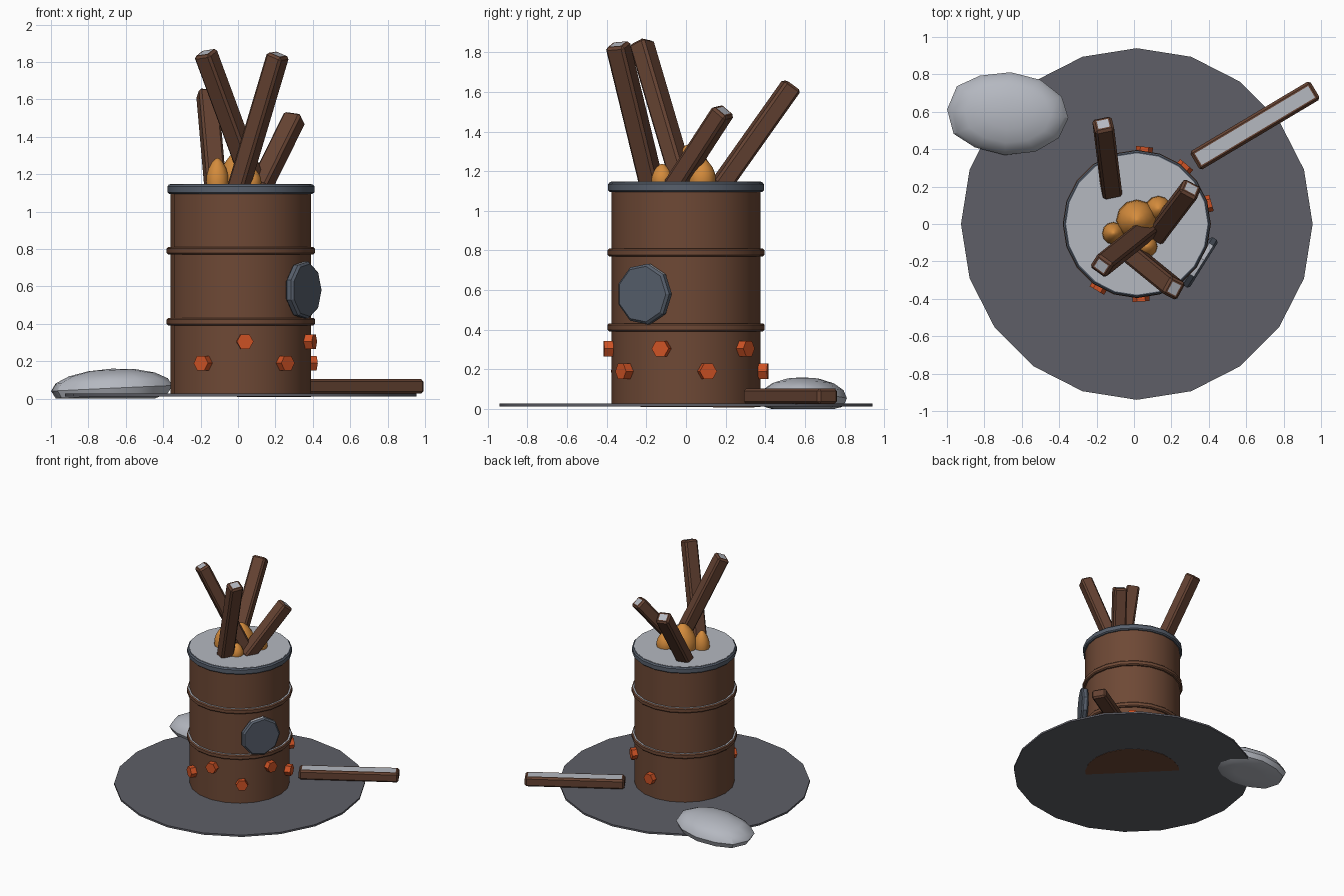
import bpy, bmesh, math
from mathutils import Vector, Matrix

if "Cube" in bpy.data.objects:
    bpy.data.objects.remove(bpy.data.objects["Cube"])


def mat(name, r, g, b):
    m = bpy.data.materials.new(name)
    m.diffuse_color = (r, g, b, 1)
    m.use_nodes = True
    m.node_tree.nodes["Principled BSDF"].inputs["Base Color"].default_value = m.diffuse_color
    return m


RUST = mat("rusty brown", 0.156, 0.066, 0.036)
WOOD = mat("dark wood", 0.13, 0.055, 0.032)
ASH = mat("pale ash", 0.46, 0.48, 0.53)
STEEL = mat("blue grey steel", 0.095, 0.115, 0.15)
SOOT = mat("soot grey", 0.112, 0.114, 0.135)
EMBER = mat("ember orange", 0.62, 0.085, 0.018)
FLAME = mat("flame amber", 0.66, 0.26, 0.045)
CX = 0.015  # barrel axis


def finish(bm, name, mats, matrix=Matrix(), dust=None, angle=35):
    """Place, recalc normals, smooth by angle; faces pointing up get slot 1."""
    bm.transform(matrix)
    bmesh.ops.recalc_face_normals(bm, faces=bm.faces)
    for f in bm.faces:
        f.smooth = True
        if dust is not None and f.normal.z > dust:
            f.material_index = 1
    for e in bm.edges:
        e.smooth = len(e.link_faces) == 2 and e.calc_face_angle(0) < math.radians(angle)
    me = bpy.data.meshes.new(name)
    bm.to_mesh(me)
    bm.free()
    for m in mats:
        me.materials.append(m)
    ob = bpy.data.objects.new(name, me)
    bpy.context.collection.objects.link(ob)
    return ob


def lathe(name, profile, mats, sides=20, at=(CX, 0, 0), closed=False, dust=None, tweak=None):
    bm = bmesh.new()
    rings = []
    for r, z in profile:
        rings.append([bm.verts.new((r * math.cos(2 * math.pi * i / sides),
                                    r * math.sin(2 * math.pi * i / sides), z)) for i in range(sides)])
    pairs = list(zip(rings, rings[1:]))
    if closed:
        pairs.append((rings[-1], rings[0]))
    for a, b in pairs:
        for i in range(sides):
            j = (i + 1) % sides
            bm.faces.new((a[i], a[j], b[j], b[i]))
    if not closed:
        bm.faces.new(rings[0][::-1])
        bm.faces.new(rings[-1])
    if tweak:
        for v in rings[0]:
            v.co.z += tweak(v.co)
    return finish(bm, name, mats, Matrix.Translation(at), dust)


# scorched ground disc
lathe("scorched_ground", [(0.94, 0.012), (0.94, 0.027)], [SOOT])

# barrel, its base dips slightly through the ground at the back right
lathe("barrel", [(0.375, 0.012), (0.375, 1.12)], [RUST], tweak=lambda c: -0.006 * (c.x + c.y))

# rolled ribs
for i, z in enumerate((0.412, 0.79)):
    lathe("barrel_rib_%d" % (i + 1),
          [(0.37, z - 0.02), (0.388, z - 0.02), (0.396, z - 0.012), (0.396, z + 0.012),
           (0.388, z + 0.02), (0.37, z + 0.02)], [RUST, ASH], closed=True, dust=0.9)

# steel rim and ash filled top
lathe("barrel_rim", [(0.37, 1.095), (0.384, 1.095), (0.393, 1.103), (0.393, 1.135),
                     (0.384, 1.145), (0.37, 1.145)], [STEEL], closed=True)
lathe("ash_fill", [(0.378, 1.12), (0.378, 1.147)], [ASH])


def wall_disc(name, mats, sides, radius, depth, deg, dist, z, bevel, dust=None, spin=0):
    """Flat prism standing on the barrel wall, facing outwards."""
    bm = bmesh.new()
    bmesh.ops.create_cone(bm, cap_ends=True, segments=sides, radius1=radius, radius2=radius, depth=depth)
    if bevel:
        rim = [e for e in bm.edges if abs(e.verts[0].co.z - e.verts[1].co.z) < 1e-5]
        bmesh.ops.bevel(bm, geom=rim, offset=bevel, segments=1, affect='EDGES')
    a = math.radians(deg)
    m = (Matrix.Translation((CX + dist * math.cos(a), dist * math.sin(a), z))
         @ Matrix.Rotation(a, 4, 'Z') @ Matrix.Rotation(math.pi / 2, 4, 'Y')
         @ Matrix.Rotation(spin, 4, 'Z'))
    finish(bm, name, mats, m, dust, 20)


# glowing vent holes, alternating in height
for i in range(7):
    wall_disc("vent_%d" % (i + 1), [EMBER], 6, 0.045, 0.05, -121 + 34.2 * i, 0.39,
              0.305 if i % 2 else 0.19, 0, spin=math.pi / 2 * 0)

# steel hatch on the front right
wall_disc("hatch", [STEEL, ASH], 9, 0.155, 0.05, -32, 0.395, 0.58, 0.012, 0.75)


def beam(name, a, b, w, h, roll=0.0, patch="end"):
    """Bevelled timber from a to b, with an ash patch on its end or its top."""
    a, b = Vector(a), Vector(b)
    d = b - a
    bm = bmesh.new()
    bmesh.ops.create_cube(bm, size=1)
    bm.transform(Matrix.Diagonal((w, h, d.length, 1)))
    bmesh.ops.bevel(bm, geom=bm.edges[:], offset=0.013, segments=1, affect='EDGES')
    m = (Matrix.Translation((a + b) / 2) @ d.to_track_quat('Z', 'Y').to_matrix().to_4x4()
         @ Matrix.Rotation(roll, 4, 'Z'))
    bm.transform(m)
    bm.normal_update()
    aim = d.normalized() if patch == "end" else Vector((0, 0, 1))
    top = max(bm.faces, key=lambda f: f.normal.dot(aim))
    bmesh.ops.inset_region(bm, faces=[top], thickness=0.012)
    top.material_index = 1
    finish(bm, name, [WOOD, ASH], angle=20)


# timbers sticking out of the barrel: base and tip
STICKS = [((-0.12, 0.17, 1.12), (-0.165, 0.535, 1.635), 0.1),
          ((0.115, -0.06, 1.12), (0.305, 0.19, 1.505), 0.2),
          ((0.095, -0.01, 1.12), (-0.175, -0.225, 1.85), 0.3),
          ((0.0, -0.17, 1.12), (0.215, -0.345, 1.84), 0.2)]
for i, (a, b, roll) in enumerate(STICKS):
    beam("timber_%d" % (i + 1), a, b, 0.105, 0.095, roll)

# loose plank lying on the ground
beam("fallen_plank", (0.325, 0.335, 0.065), (0.968, 0.718, 0.065), 0.115, 0.078,
     roll=0, patch="top")

# flames: position, radius, height above the ash
for i, (x, y, r, h) in enumerate([(0.015, 0.02, 0.11, 0.19), (-0.11, -0.05, 0.06, 0.14),
                                  (0.13, 0.08, 0.07, 0.12), (0.07, -0.12, 0.055, 0.09)]):
    prof = [(0.94, -0.12), (1.0, 0.1), (0.95, 0.35), (0.78, 0.6), (0.5, 0.82), (0.22, 0.96), (0.03, 1.0)]
    lathe("flame_%d" % (i + 1), [(r * p, h * q) for p, q in prof], [FLAME], 12, (x, y, 1.147))

# ash heap beside the barrel, flattened underneath
bm = bmesh.new()
bmesh.ops.create_uvsphere(bm, u_segments=12, v_segments=8, radius=1)
for v in bm.verts:
    x, y, z = v.co
    v.co = (0.325 * x, 0.222 * y, max(0.105 * z + 0.055 + 0.015 * x, 0.0))
    if x < -0.6:
        v.co.y *= 1.15
finish(bm, "ash_heap", [ASH], Matrix.Translation((-0.675, 0.59, 0)) @ Matrix.Rotation(math.radians(-4), 4, 'Z'))
